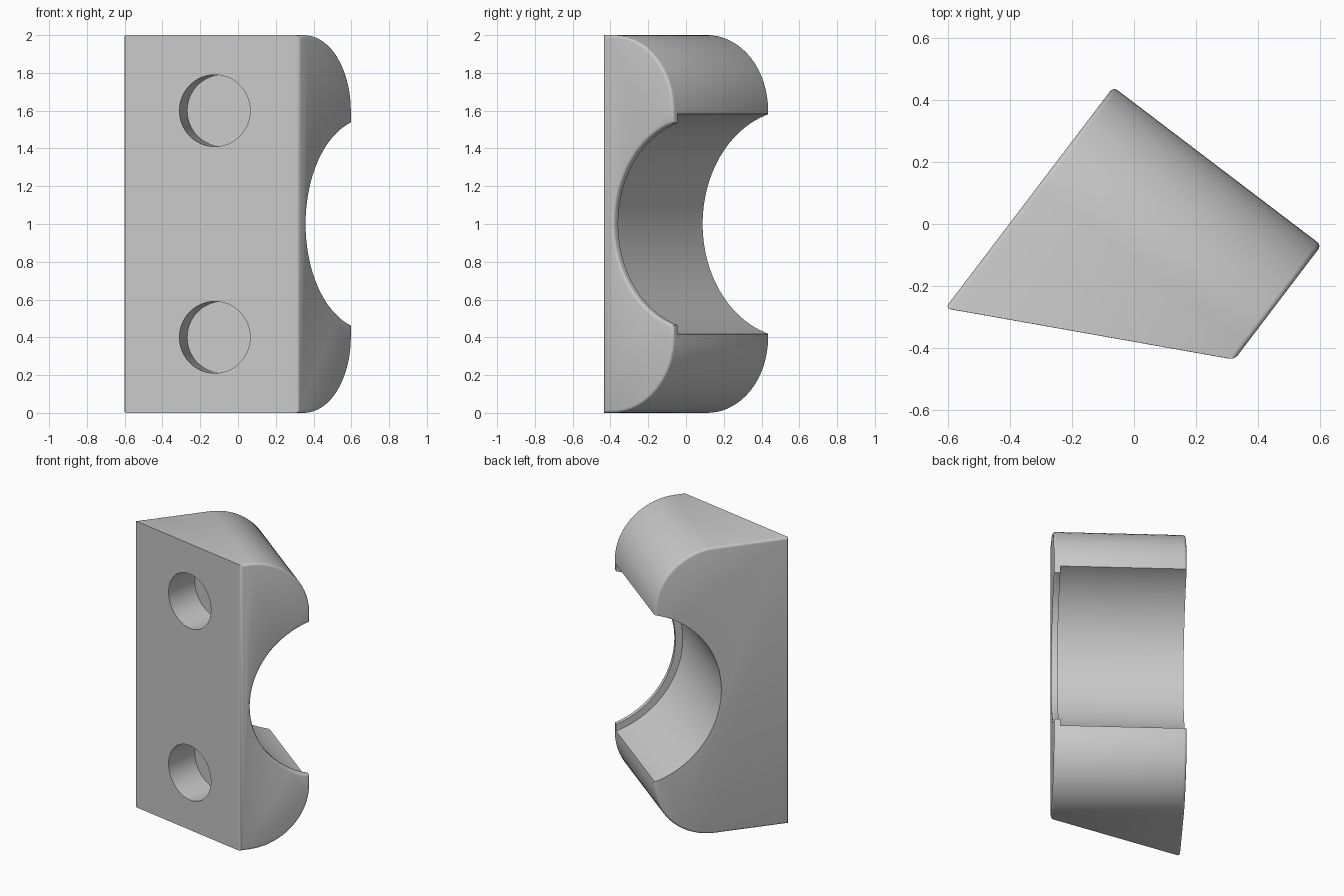
import bpy, bmesh, math
from mathutils import Vector, Matrix

if "Cube" in bpy.data.objects:
    bpy.data.objects.remove(bpy.data.objects["Cube"])

# Local frame: V points out of the clamp mouth, A runs along the bore axis
V = Vector((0.605, 0.796, 0)).normalized()
A = Vector((-V.y, V.x, 0))
Z = Vector((0, 0, 1))
A0, A1 = -0.522, 0.32            # end planes along the axis
BACK0, BACK1 = -0.152, -0.584    # slanted back face at each end
TIP, R, ZC = 0.311, 0.40, 1.6    # jaw tip, jaw radius, jaw centre height
LIP_R, LIP_V = 0.56, 0.475       # smaller bore at the lip
BORE_R, BORE_V = 0.605, 0.472    # main bore
LIP = 0.04

grey = bpy.data.materials.new("light_grey")
grey.diffuse_color = (0.58, 0.58, 0.58, 1)
grey.use_nodes = True
grey.node_tree.nodes["Principled BSDF"].inputs["Base Color"].default_value = grey.diffuse_color


def place(a, v, z):
    return A * a + V * v + Z * z


def make_object(name, bm):
    bmesh.ops.recalc_face_normals(bm, faces=bm.faces)
    mesh = bpy.data.meshes.new(name)
    bm.to_mesh(mesh)
    bm.free()
    mesh.materials.append(grey)
    ob = bpy.data.objects.new(name, mesh)
    bpy.context.collection.objects.link(ob)
    return ob


def cylinder(name, start, axis, radius, length, sides):
    bm = bmesh.new()
    rot = axis.to_track_quat('Z', 'Y').to_matrix().to_4x4()
    bmesh.ops.create_cone(bm, cap_ends=True, segments=sides, radius1=radius,
                          radius2=radius, depth=length,
                          matrix=Matrix.Translation(start + axis * length / 2) @ rot)
    ob = make_object(name, bm)
    ob.hide_render = True
    ob.hide_viewport = True
    return ob


# Side profile: upper jaw arc, concave lip arc, lower jaw arc
profile = []
for i in range(17):
    t = math.pi / 2 * (1 - i / 16)
    profile.append((TIP - R + R * math.cos(t), ZC + R * math.sin(t)))
half = math.acos((LIP_V - TIP) / LIP_R)
for i in range(33):
    t = half * (1 - i / 16)
    profile.append((LIP_V - LIP_R * math.cos(t), 1 + LIP_R * math.sin(t)))
for i in range(17):
    t = -math.pi / 2 * i / 16
    profile.append((TIP - R + R * math.cos(t), 2 - ZC + R * math.sin(t)))

# Clamp block: profile joined between the two ends, with softened end edges
bm = bmesh.new()
ends = []
for a, back in ((A0, BACK0), (A1, BACK1)):
    loop = [(back, 2)] + profile + [(back, 0)]
    ends.append([bm.verts.new(place(a, v, z)) for v, z in loop])
n = len(ends[0])
caps = [bm.faces.new(e) for e in ends]
for i in range(n):
    j = (i + 1) % n
    bm.faces.new((ends[0][i], ends[0][j], ends[1][j], ends[1][i]))
bmesh.ops.recalc_face_normals(bm, faces=bm.faces)
bmesh.ops.bevel(bm, geom=[e for f in caps for e in f.edges], offset=0.016,
                offset_type='OFFSET', segments=3, profile=0.5, affect='EDGES')
block = make_object("clamp_block", bm)

# Main bore, stopping short of the lip
cutters = [cylinder("bore_cutter", place(A0 + LIP, BORE_V, 1), A, BORE_R, 1.2, 80)]

# Two blind screw holes square to the slanted back face
back_dir = (place(A0, BACK0, 0) - place(A1, BACK1, 0)).normalized()
inward = Z.cross(back_dir)
corner = place(A1, BACK1, 0)
centre = corner + back_dir * ((-0.123 - corner.x) / back_dir.x)
for name, z in (("lower_hole_cutter", 0.4), ("upper_hole_cutter", 1.6)):
    cutters.append(cylinder(name, centre + Z * z - inward * 0.1, inward, 0.19, 0.335, 64))

for c in cutters:
    mod = block.modifiers.new(c.name, 'BOOLEAN')
    mod.operation = 'DIFFERENCE'
    mod.solver = 'EXACT'
    mod.object = c

# Apply the cuts, remove the helpers and smooth the curved surfaces
bpy.context.view_layer.objects.active = block
block.select_set(True)
for c in cutters:
    bpy.ops.object.modifier_apply(modifier=c.name)
for c in cutters:
    bpy.data.objects.remove(c)
bpy.ops.object.shade_smooth_by_angle(angle=math.radians(32))
